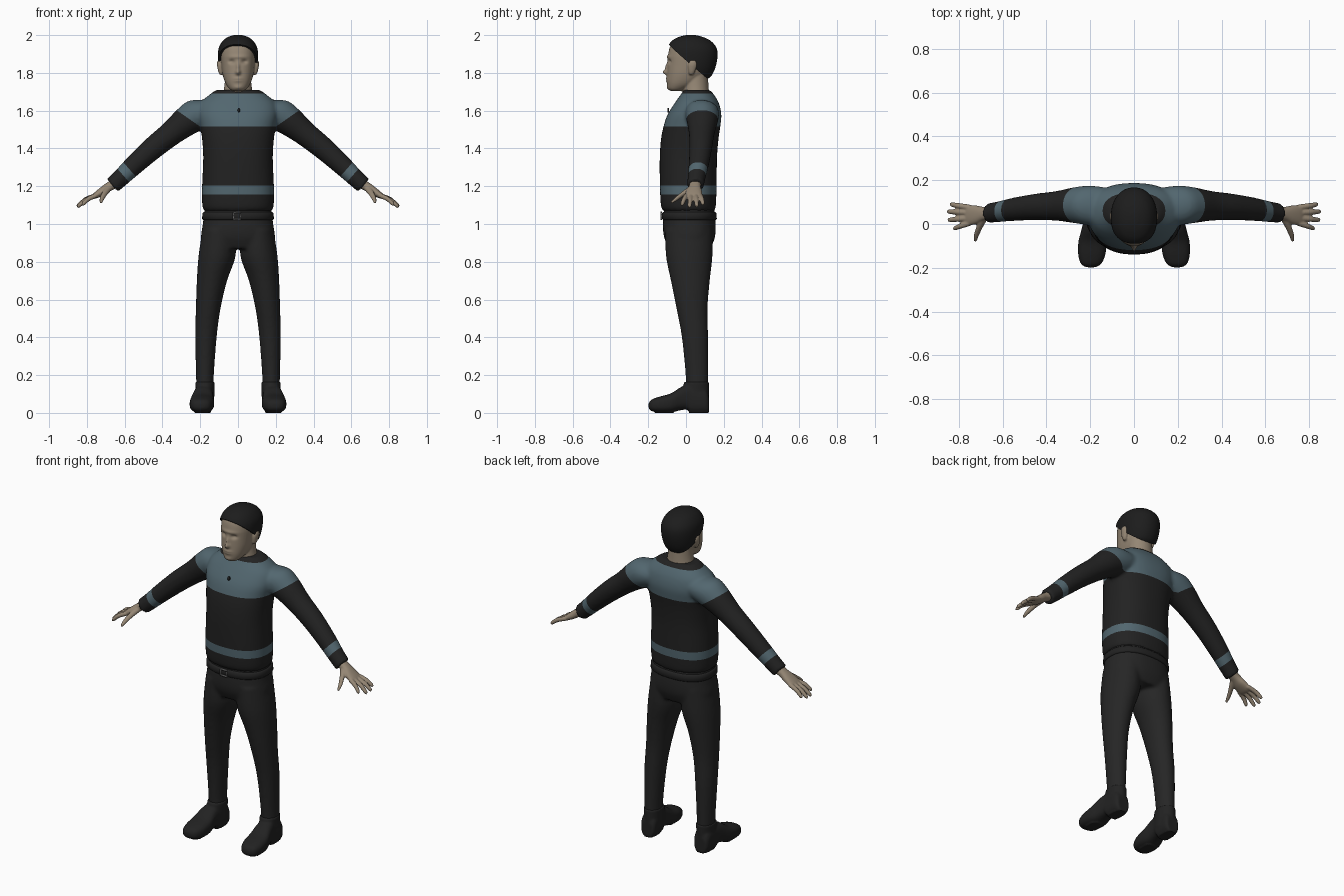
import bpy, bmesh, math
from mathutils import Vector

if "Cube" in bpy.data.objects:
    bpy.data.objects.remove(bpy.data.objects["Cube"])

X, Y, Z = Vector((1, 0, 0)), Vector((0, 1, 0)), Vector((0, 0, 1))


def material(name, r, g, b):
    m = bpy.data.materials.new(name)
    m.diffuse_color = (r, g, b, 1)
    m.use_nodes = True
    m.node_tree.nodes["Principled BSDF"].inputs["Base Color"].default_value = m.diffuse_color
    return m


SKIN = material("skin", .30, .24, .175)
HAIR = material("hair black", .012, .012, .012)
DARK = material("sweater black", .016, .016, .016)
BLUE = material("slate blue", .085, .135, .16)
CLOTH = material("trouser black", .019, .019, .019)
LEATHER = material("leather black", .016, .016, .016)
METAL = material("buckle grey", .2, .2, .2)


def spline(rows, steps):
    """Smooth a list of number tuples with a Catmull-Rom curve."""
    out = []
    for i in range(len(rows) - 1):
        a, b, c, d = rows[max(i - 1, 0)], rows[i], rows[i + 1], rows[min(i + 2, len(rows) - 1)]
        for k in range(steps):
            t = k / steps
            out.append(tuple(.5 * (2 * q + (r - p) * t + (2 * p - 5 * q + 4 * r - s) * t * t
                                   + (3 * q - p - 3 * r + s) * t ** 3)
                             for p, q, r, s in zip(a, b, c, d)))
    return out + [rows[-1]]


def loft(bm, rings, u=X, v=Y, power=2.0, seg=40, steps=4):
    """Closed skin through superellipse rings (cx, cy, cz, ru, rv)."""
    loops = []
    for cx, cy, cz, ru, rv in spline(rings, steps):
        loop = []
        for i in range(seg):
            a = 2 * math.pi * i / seg
            c, s = math.cos(a), math.sin(a)
            c = math.copysign(abs(c) ** (2 / power), c)
            s = math.copysign(abs(s) ** (2 / power), s)
            loop.append(bm.verts.new(Vector((cx, cy, cz)) + u * (ru * c) + v * (rv * s)))
        loops.append(loop)
    for p, q in zip(loops, loops[1:]):
        for i in range(seg):
            j = (i + 1) % seg
            bm.faces.new((p[i], p[j], q[j], q[i]))
    bm.faces.new(loops[0])
    bm.faces.new(loops[-1])


def stack(*rows):
    """Rows (z, cx, half width, front y, back y) to horizontal rings."""
    return [(cx, (f + b) / 2, z, w, (b - f) / 2) for z, cx, w, f, b in rows]


def finish(name, bm, mats, voxel=0, smooth=0, mirror=False):
    """Make the object; optionally fuse overlapping shells into one skin."""
    bmesh.ops.recalc_face_normals(bm, faces=bm.faces[:])
    me = bpy.data.meshes.new(name)
    bm.to_mesh(me)
    bm.free()
    ob = bpy.data.objects.new(name, me)
    bpy.context.collection.objects.link(ob)
    if voxel:
        r = ob.modifiers.new("fuse", 'REMESH')
        r.mode, r.voxel_size = 'VOXEL', voxel
        s = ob.modifiers.new("soften", 'SMOOTH')
        s.factor, s.iterations = .5, smooth
        bpy.context.view_layer.update()
        dg = bpy.context.evaluated_depsgraph_get()
        new = bpy.data.meshes.new_from_object(ob.evaluated_get(dg))
        ob.modifiers.clear()
        ob.data = new
    if mirror:
        ob.modifiers.new("mirror", 'MIRROR').use_bisect_axis[0] = False
    ob.data.materials.clear()
    for m in mats:
        ob.data.materials.append(m)
    for p in ob.data.polygons:
        p.use_smooth, p.material_index = True, 0
    return ob


# Sweater: torso and both sleeves fused
bm = bmesh.new()
loft(bm, stack((1.07, 0, .18, -.122, .152), (1.10, 0, .189, -.133, .158), (1.2, 0, .19, -.138, .162),
               (1.35, 0, .184, -.139, .164), (1.45, 0, .19, -.132, .172), (1.52, 0, .2, -.118, .182),
               (1.58, 0, .212, -.097, .187), (1.64, 0, .2, -.06, .174), (1.685, 0, .15, -.028, .148),
               (1.71, 0, .115, -.012, .125)), power=2.35, seg=64)
for s in (1, -1):
    loft(bm, [(.12 * s, .08, 1.60, .075, .085), (.2 * s, .085, 1.585, .09, .09), (.27 * s, .086, 1.545, .08, .082),
              (.35 * s, .083, 1.482, .066, .068), (.45 * s, .078, 1.402, .06, .06), (.55 * s, .067, 1.312, .053, .053),
              (.62 * s, .056, 1.245, .047, .047), (.665 * s, .05, 1.204, .045, .045)],
         u=Vector((.66 * s, 0, .75)))
sweater = finish("sweater", bm, [DARK, BLUE], voxel=.01, smooth=4)

# Cut the stripe borders, then colour by position
bm = bmesh.new()
bm.from_mesh(sweater.data)
cuts = [((0, 0, z), (0, 0, 1)) for z in (1.155, 1.203, 1.515, 1.69)]
for s in (1, -1):
    cuts.append(((.2 * s, 0, 1.515), (-.7 * s, 0, 1)))
    cuts += [((x, 0, z), (.75 * s, 0, -.66)) for x, z in ((.575 * s, 1.29), (.61 * s, 1.26))]
for co, no in cuts:
    bmesh.ops.bisect_plane(bm, geom=bm.verts[:] + bm.edges[:] + bm.faces[:], dist=1e-5,
                           plane_co=co, plane_no=no)
for f in bm.faces:
    c = f.calc_center_median()
    x = abs(c.x)
    yoke = 1.515 + max(0, (x - .2) * .7) < c.z < 1.69
    waist = x < .3 and 1.155 < c.z < 1.203
    along = .75 * x - .66 * c.z
    cuff = x > .45 and .75 * .575 - .66 * 1.29 < along < .75 * .61 - .66 * 1.26
    f.material_index = int(yoke or waist or cuff)
bm.to_mesh(sweater.data)
bm.free()

# Small pin on the chest
bm = bmesh.new()
loft(bm, [(.005, -.099, 1.603, .007, .012), (.005, -.09, 1.603, .007, .012)], v=Z, seg=12, steps=1)
finish("chest_pin", bm, [LEATHER])

# Trousers: hips and two legs fused
bm = bmesh.new()
loft(bm, stack((1.09, 0, .176, -.115, .148), (1.0, 0, .186, -.122, .157), (.93, 0, .196, -.116, .153),
               (.87, 0, .18, -.09, .13)), power=2.35, seg=64)
for s in (1, -1):
    loft(bm, stack((.97, .1 * s, .088, -.11, .14), (.83, .111 * s, .098, -.106, .14), (.7, .138 * s, .08, -.08, .126),
                   (.55, .158 * s, .065, -.05, .114), (.4, .17 * s, .057, -.022, .117),
                   (.2, .175 * s, .047, -.002, .117), (.13, .175 * s, .046, -.002, .116)))
finish("trousers", bm, [CLOTH], voxel=.01, smooth=4)

# Belt and buckle
bm = bmesh.new()
loft(bm, stack((1.022, 0, .184, -.122, .157), (1.028, 0, .19, -.128, .163), (1.058, 0, .188, -.127, .161),
               (1.064, 0, .182, -.12, .155)), power=2.35, seg=64, steps=1)
finish("belt", bm, [LEATHER])
bm = bmesh.new()
for x, z, w, h in ((-.005, 1.062, .022, .004), (-.005, 1.026, .022, .004),
                   (-.024, 1.044, .004, .02), (.014, 1.044, .003, .01)):
    loft(bm, [(x, -.135, z, w, h), (x, -.126, z, w, h)], v=Z, power=6, seg=16, steps=1)
finish("belt_buckle", bm, [METAL])

# Boots: foot lofted front to back, plus ankle shaft
bm = bmesh.new()
foot = [(-.198, .197, .02, .025, .05), (-.183, .196, .046, .01, .07), (-.14, .193, .062, .002, .086),
        (-.08, .19, .064, .002, .103), (-.03, .186, .055, .014, .135), (.01, .182, .05, .016, .15),
        (.025, .18, .05, -.004, .15), (.1, .178, .048, -.004, .13), (.121, .177, .036, .0, .09)]
loft(bm, [(cx, y, (lo + hi) / 2, w, (hi - lo) / 2) for y, cx, w, lo, hi in foot], v=Z, power=2.7)
loft(bm, stack((.05, .176, .05, -.02, .121), (.12, .175, .05, -.018, .122), (.165, .175, .051, -.01, .122)))
boots = finish("boots", bm, [LEATHER], voxel=.007, smooth=3, mirror=True)
for v in boots.data.vertices:
    v.co.z = max(v.co.z, 0) if v.co.z > .006 else 0

# Hands: palm, four fingers and thumb fused
bm = bmesh.new()
N = Vector((.55, 0, .83))
D = Vector((.83, 0, -.55))
loft(bm, [(.64, .05, 1.222, .028, .032), (.685, .047, 1.196, .024, .031), (.72, .042, 1.172, .022, .042),
          (.755, .04, 1.15, .016, .046), (.77, .04, 1.141, .01, .042)], u=N, power=2.3)
for y0, x1, y1, z1 in ((.076, .84, .09, 1.103), (.052, .853, .057, 1.092), (.027, .85, .018, 1.089), (.004, .825, -.022, 1.1)):
    a, b = Vector((.75, y0, 1.152)), Vector((x1, y1, z1))
    pts = [a.lerp(b, t) + N * (.008 * math.sin(math.pi * t)) for t in (0, .5, .88, 1)]
    loft(bm, [(*p, r, r) for p, r in zip(pts, (.013, .0125, .0105, .006))], u=N, seg=16)
loft(bm, [(.685, .03, 1.19, .018, .022), (.705, -.012, 1.163, .015, .016), (.72, -.05, 1.135, .0125, .0125),
          (.726, -.08, 1.113, .007, .007)], u=N, v=D, seg=16)
finish("hands", bm, [SKIN], voxel=.0045, smooth=2, mirror=True)

# Head, neck and ears fused, then the face is shaped
bm = bmesh.new()
loft(bm, stack((1.703, 0, .025, -.078, -.03), (1.715, 0, .045, -.093, 0), (1.745, 0, .066, -.1, .06),
               (1.79, 0, .081, -.1, .105), (1.84, 0, .088, -.098, .13), (1.90, 0, .092, -.094, .14),
               (1.95, 0, .084, -.078, .13), (1.982, 0, .045, -.03, .09)), power=2.25)
loft(bm, stack((1.66, 0, .092, -.02, .132), (1.70, 0, .078, -.018, .122), (1.75, 0, .07, -.015, .118),
               (1.82, 0, .066, -.01, .115)))
for s in (1, -1):
    loft(bm, [(.088 * s, .028, 1.79, .008, .01), (.092 * s, .03, 1.805, .012, .017),
              (.098 * s, .034, 1.84, .013, .024), (.099 * s, .036, 1.862, .01, .018),
              (.098 * s, .036, 1.868, .005, .01)], seg=20)
head = finish("head", bm, [SKIN], voxel=.005, smooth=2)
# (push in y, x, z, spread x, spread z): nose, bridge, sockets, brow, lips, mouth line, chin
FACE = [(-.022, 0, 1.803, .012, .013), (-.012, 0, 1.83, .009, .022), (.012, .034, 1.86, .016, .011),
        (.012, -.034, 1.86, .016, .011), (-.005, 0, 1.885, .045, .009), (-.008, 0, 1.765, .024, .012),
        (.006, 0, 1.764, .022, .003), (-.006, 0, 1.722, .022, .012)]
for v in head.data.vertices:
    if v.co.y < -.03:
        x, z = v.co.x, v.co.z
        v.co.y += sum(a * math.exp(-((x - cx) / sx) ** 2 - ((z - cz) / sz) ** 2) for a, cx, cz, sx, sz in FACE)

# Hair: cap cut along the hairline
bm = bmesh.new()
loft(bm, stack((1.765, 0, .06, -.05, .11), (1.785, 0, .085, -.08, .135), (1.83, 0, .1, -.1, .156),
               (1.89, 0, .106, -.106, .167), (1.935, 0, .101, -.098, .16), (1.97, 0, .08, -.074, .13),
               (1.99, 0, .053, -.038, .09), (2.0, 0, .02, 0, .05)), power=2.15, seg=56, steps=6)
bmesh.ops.bisect_plane(bm, geom=bm.verts[:] + bm.edges[:] + bm.faces[:], plane_co=(0, 0, 1.872),
                       plane_no=(.06, .87, 1), clear_inner=True)
bmesh.ops.holes_fill(bm, edges=[e for e in bm.edges if e.is_boundary])
hair = finish("hair", bm, [HAIR])
bpy.context.view_layer.objects.active = hair
hair.select_set(True)
bpy.ops.object.shade_smooth_by_angle(angle=math.radians(45))
